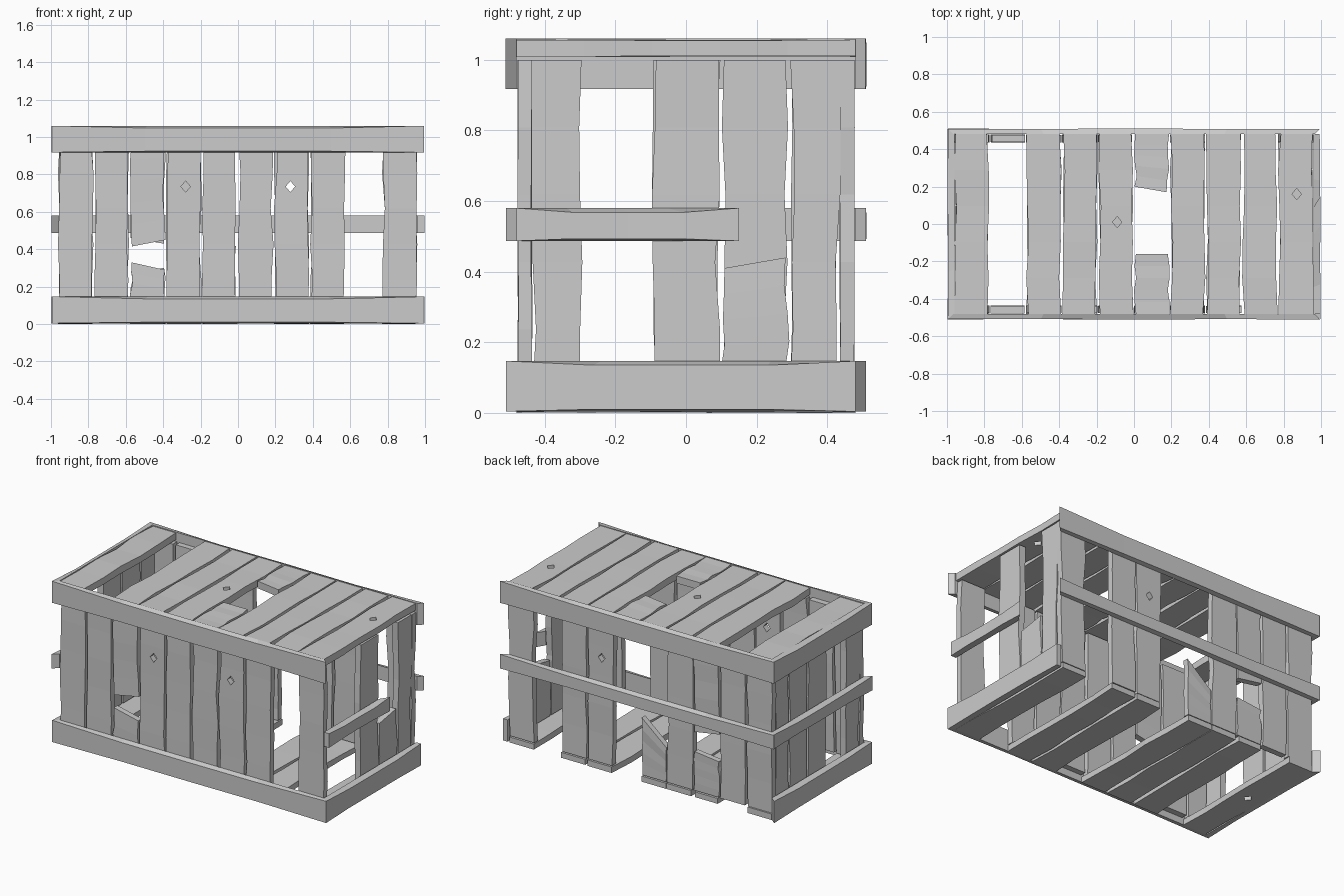
import bpy, bmesh, random
from mathutils import Vector

random.seed(7)
if "Cube" in bpy.data.objects:
    bpy.data.objects.remove(bpy.data.objects["Cube"])

wood = bpy.data.materials.new("weathered_grey_wood")
wood.use_nodes = True
GREY = (0.6, 0.6, 0.6, 1)
wood.diffuse_color = GREY
wood.node_tree.nodes["Principled BSDF"].inputs["Base Color"].default_value = GREY


def loft(name, rings):
    """Closed solid through a row of four-point rings."""
    bm = bmesh.new()
    rows = [[bm.verts.new(p) for p in ring] for ring in rings]
    for a, b in zip(rows, rows[1:]):
        for i in range(4):
            j = (i + 1) % 4
            bm.faces.new((a[i], a[j], b[j], b[i]))
    bm.faces.new(rows[0][::-1])
    bm.faces.new(rows[-1])
    bmesh.ops.recalc_face_normals(bm, faces=bm.faces)
    mesh = bpy.data.meshes.new(name)
    bm.to_mesh(mesh)
    bm.free()
    mesh.materials.append(wood)
    obj = bpy.data.objects.new(name, mesh)
    bpy.context.collection.objects.link(obj)
    return obj


def wobble(size):
    return random.uniform(-size, size)


def plank(name, place, across, start, end, depth):
    """Warped board; start and end give the cut at each long edge."""
    rings = []
    count = 6
    for k in range(count):
        t = k / (count - 1)
        left = across[0] + wobble(0.008)
        right = across[1] + wobble(0.008)
        va = start[0] + (end[0] - start[0]) * t
        vb = start[1] + (end[1] - start[1]) * t
        d0, d1 = depth[0] + abs(wobble(0.004)), depth[1] - abs(wobble(0.004))
        rings.append([place(left, va, d0), place(right, vb, d0),
                      place(right, vb, d1), place(left, va, d1)])
    return loft(name, rings)


def knot_hole(obj, centre, axis):
    """Cuts a diamond hole through a board."""
    sides = [Vector((0, 0, 0)) for _ in range(4)]
    u, v = [i for i in range(3) if i != axis]
    sides[0][u], sides[1][v], sides[2][u], sides[3][v] = 0.025, 0.03, -0.025, -0.03
    rings = []
    for d in (-0.1, 0.1):
        shift = Vector(centre)
        shift[axis] += d
        rings.append([shift + s for s in sides])
    cutter = loft("knot_cutter", rings)
    cutter.hide_render = True
    mod = obj.modifiers.new("knot_hole", "BOOLEAN")
    mod.object = cutter
    mod.solver = "EXACT"
    bpy.context.view_layer.objects.active = obj
    bpy.ops.object.modifier_apply(modifier=mod.name)
    bpy.data.objects.remove(cutter)


def on_wall_y(u, v, d): return (u, d, v)
def on_wall_x(u, v, d): return (d, u, v)
def on_floor(u, v, d): return (u, v, d)


# Slots shared by the long walls, the lid and the base
LONG = [(-0.955 + 0.1925 * i, -0.78 + 0.1925 * i) for i in range(10)]
SHORT = [(-0.43, -0.3), (-0.285, -0.1), (-0.09, 0.09), (0.105, 0.285), (0.3, 0.43)]
LOW, HIGH = (0.045, 0.045), (1.0, 1.0)


def board_set(name, place, slots, low, high, depth, missing=(), broken=None):
    """Row of boards; broken maps a slot to its (start, end) pieces."""
    made = {}
    for i, across in enumerate(slots):
        if i in missing:
            continue
        pieces = (broken or {}).get(i, [(low, high)])
        for n, (start, end) in enumerate(pieces):
            made[i] = plank(f"{name}_{i + 1}_{n + 1}", place, across, start, end, depth)
    return made


front = board_set("front_plank", on_wall_y, LONG, LOW, HIGH, (-0.478, -0.435), {8},
                  {2: [(LOW, (0.33, 0.29)), ((0.415, 0.45), HIGH)]})
back = board_set("back_plank", on_wall_y, LONG, LOW, HIGH, (0.435, 0.478), {8, 5},
                 {2: [(LOW, (0.28, 0.3)), ((0.46, 0.43), HIGH)],
                  4: [(LOW, (0.27, 0.42))]})
left = board_set("left_plank", on_wall_x, SHORT, LOW, HIGH, (0.91, 0.955), {0, 1},
                 {3: [(LOW, (0.41, 0.44))]})
right = board_set("right_plank", on_wall_x, SHORT, LOW, HIGH, (-0.955, -0.91), {1})
NEAR, FAR = (-0.48, -0.48), (0.48, 0.48)
lid = board_set("lid_plank", on_floor, LONG, NEAR, FAR, (1.008, 1.058), {1},
                {5: [(NEAR, (-0.16, -0.16)), ((0.2, 0.17), FAR)]})
base = board_set("base_plank", on_floor, LONG, NEAR, FAR, (0.0, 0.042), {1, 5, 8})

knot_hole(front[3], (-0.28, -0.455, 0.735), 1)
knot_hole(front[6], (0.28, -0.455, 0.735), 1)
knot_hole(back[6], (0.28, 0.455, 0.735), 1)
knot_hole(lid[4], (-0.09, 0.01, 1.03), 2)
knot_hole(lid[9], (0.87, 0.16, 1.03), 2)
knot_hole(base[0], (-0.87, 0.0, 0.02), 2)


def rail(name, place, start, end, low, high, inner, outer, mitre):
    """Outer batten with chamfered long edges and mitred ends."""
    rings = []
    for k in range(5):
        t = k / 4
        ui = start + mitre[0] + (end - mitre[1] - start - mitre[0]) * t
        uo = start + (end - start) * t
        lean = 0 if k in (0, 4) else 0.012
        face = outer - (outer - inner) * random.uniform(0.0, 0.15)
        rings.append([place(ui, low, inner), place(uo, low + lean * 0.5, face),
                      place(uo, high - lean, face), place(ui, high, inner)])
    return loft(name, rings)


# Battens as (height range) on each wall
TOP, MID, BOTTOM = (0.918, 1.06), (0.487, 0.58), (0.004, 0.147)
M = (0.03, 0.03)
rail("front_top_rail", on_wall_y, -0.995, 0.995, *TOP, -0.48, -0.512, M)
rail("front_bottom_rail", on_wall_y, -0.995, 0.995, *BOTTOM, -0.48, -0.512, M)
rail("back_top_rail", on_wall_y, -0.995, 0.995, *TOP, 0.48, 0.512, M)
rail("back_middle_rail", on_wall_y, -0.995, 0.995, *MID, 0.48, 0.512, M)
for label, span in (("top", TOP), ("middle", MID), ("bottom", BOTTOM)):
    rail(f"right_{label}_rail", on_wall_x, -0.51, 0.51, *span, -0.96, -0.998, M)
rail("left_bottom_rail", on_wall_x, -0.51, 0.48, *BOTTOM, 0.96, 0.998, (0.03, 0))
rail("left_middle_rail", on_wall_x, -0.48, 0.15, *MID, 0.96, 0.998, (0, 0.06))
